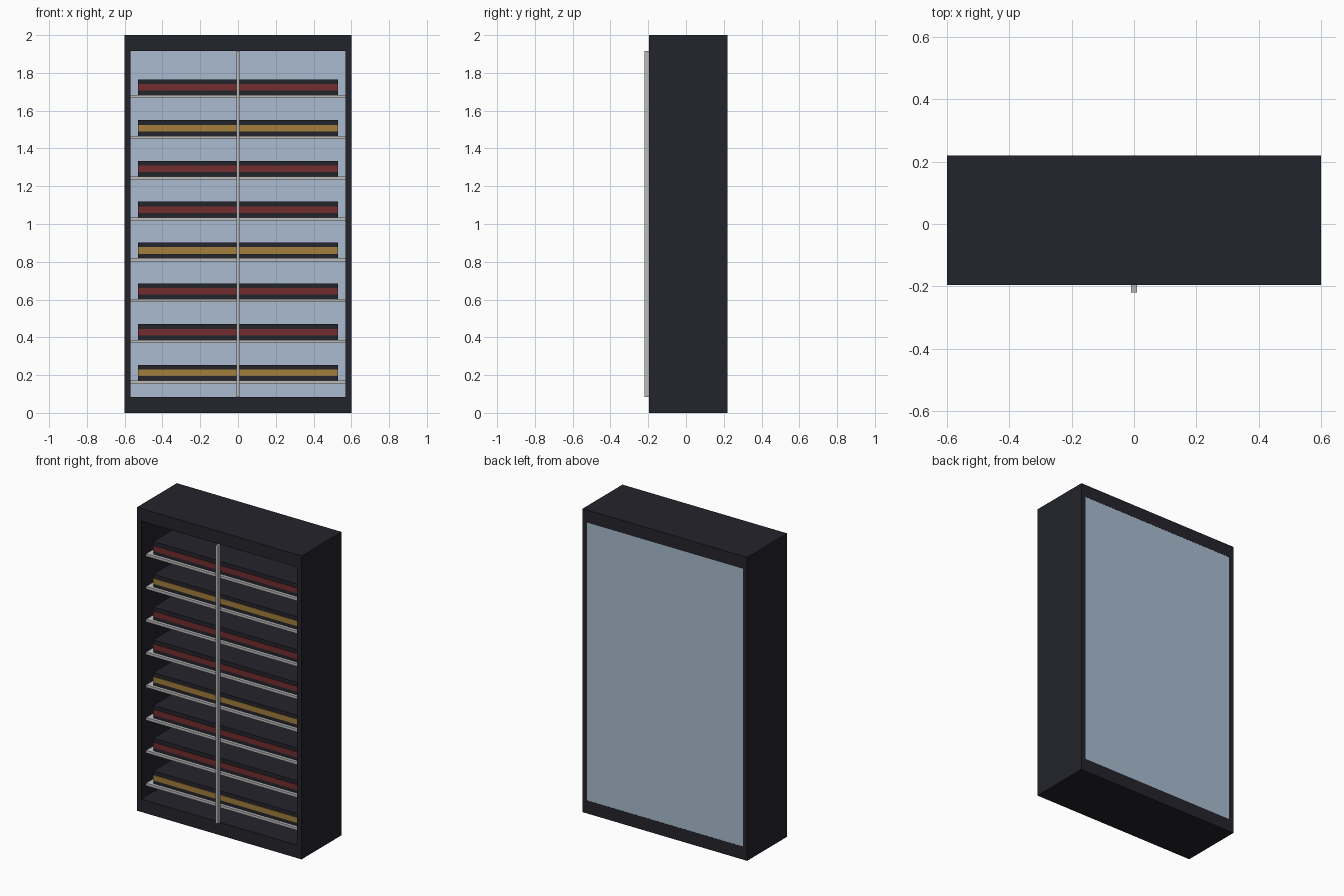
import bpy

cube = bpy.data.objects.get("Cube")
if cube:
    bpy.data.objects.remove(cube, do_unlink=True)


def make_material(name, rgb):
    mat = bpy.data.materials.new(name)
    mat.use_nodes = True
    color = (*rgb, 1.0)
    mat.diffuse_color = color
    mat.node_tree.nodes["Principled BSDF"].inputs["Base Color"].default_value = color
    return mat


dark = make_material("dark_casing", (0.017, 0.017, 0.025))
glass = make_material("pale_blue_panel", (0.40, 0.50, 0.63))
metal = make_material("light_metal", (0.50, 0.50, 0.50))
red = make_material("dark_red", (0.17, 0.027, 0.027))
gold = make_material("dull_gold", (0.36, 0.21, 0.045))


def box(name, x, y, z, mat):
    """Box from (min, max) ranges on each axis."""
    ranges = (x, y, z)
    bpy.ops.mesh.primitive_cube_add(size=1, location=[(a + b) / 2 for a, b in ranges])
    obj = bpy.context.object
    obj.name = name
    obj.scale = [b - a for a, b in ranges]
    bpy.ops.object.transform_apply(location=False, rotation=False, scale=True)
    obj.data.materials.append(mat)
    return obj


W, INNER = 0.60, 0.568
FRONT, BACK = -0.195, 0.22
BOTTOM, TOP = 0.085, 1.917
depth = (FRONT, BACK)

# Open casing
box("left_wall", (INNER, W), depth, (0, 2), dark)
box("right_wall", (-W, -INNER), depth, (0, 2), dark)
box("base", (-INNER, INNER), depth, (0, BOTTOM), dark)
box("top", (-INNER, INNER), depth, (TOP, 2), dark)

# Back panel, almost flush with the casing
box("back_panel", (-INNER, INNER), (BACK - 0.015, BACK - 0.001), (BOTTOM, TOP), glass)

# Shelves, each carrying a long case with a coloured band
shelf_front, case_front, rear = FRONT + 0.05, FRONT + 0.07, BACK - 0.016
for i in range(8):
    z = 0.171 + i * 0.216
    box(f"shelf_{i + 1}", (-INNER, INNER), (shelf_front, rear), (z - 0.017, z), metal)
    box(f"display_case_{i + 1}", (-0.53, 0.53), (case_front, rear - 0.03), (z, z + 0.083), dark)
    box(f"case_band_{i + 1}", (-0.53, 0.53), (case_front - 0.004, case_front),
        (z + 0.023, z + 0.058), gold if i % 3 == 0 else red)

# Upright bar in the middle of the opening
box("centre_bar", (-0.009, 0.009), (-0.22, FRONT), (BOTTOM, TOP), metal)
